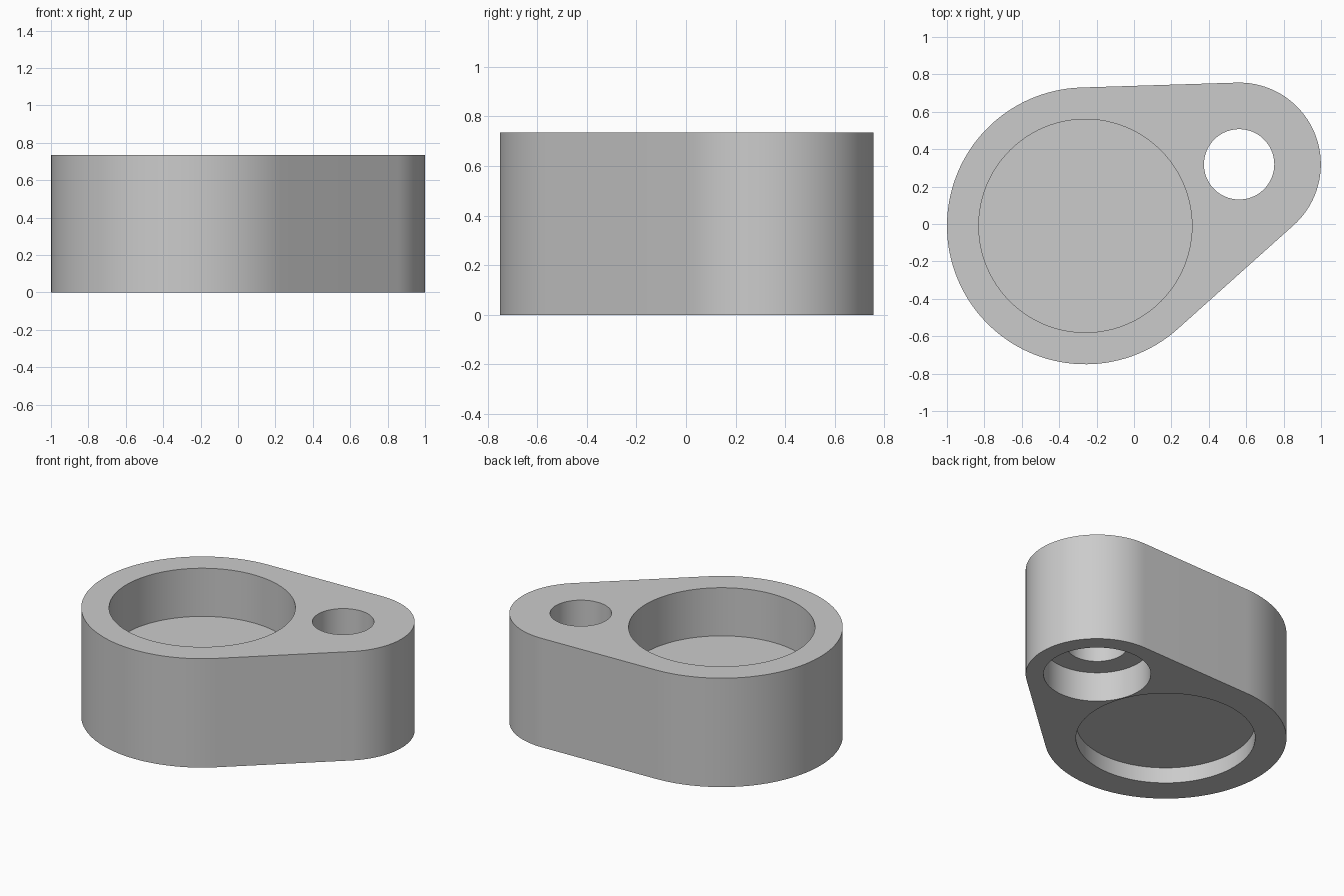
import bpy, bmesh
from math import atan2, acos, cos, sin, pi, hypot, radians

cube = bpy.data.objects.get("Cube")
if cube:
    bpy.data.objects.remove(cube, do_unlink=True)

HEIGHT = 0.735
BIG, BIG_R = (-0.26, -0.01), 0.74
SMALL, SMALL_R = (0.562, 0.319), 0.437

# Single plain grey
grey = bpy.data.materials.new("plain grey")
grey.use_nodes = True
colour = (0.6, 0.6, 0.6, 1)
grey.diffuse_color = colour
grey.node_tree.nodes["Principled BSDF"].inputs["Base Color"].default_value = colour


def arc(centre, radius, start, end, steps):
    return [(centre[0] + radius * cos(start + (end - start) * i / steps),
             centre[1] + radius * sin(start + (end - start) * i / steps))
            for i in range(steps + 1)]


def prism(name, outline, z0, z1):
    bm = bmesh.new()
    base = bm.faces.new([bm.verts.new((x, y, z0)) for x, y in outline])
    top = bmesh.ops.extrude_face_region(bm, geom=[base])["geom"]
    verts = [v for v in top if isinstance(v, bmesh.types.BMVert)]
    bmesh.ops.translate(bm, verts=verts, vec=(0, 0, z1 - z0))
    bmesh.ops.recalc_face_normals(bm, faces=bm.faces)
    mesh = bpy.data.meshes.new(name)
    bm.to_mesh(mesh)
    bm.free()
    mesh.materials.append(grey)
    obj = bpy.data.objects.new(name, mesh)
    bpy.context.collection.objects.link(obj)
    return obj


# Body: two round ends joined by their outer tangents
dx, dy = SMALL[0] - BIG[0], SMALL[1] - BIG[1]
axis = atan2(dy, dx)
spread = acos((BIG_R - SMALL_R) / hypot(dx, dy))
outline = (arc(SMALL, SMALL_R, axis - spread, axis + spread, 48)
           + arc(BIG, BIG_R, axis + spread, axis + 2 * pi - spread, 80))
body = prism("clamp_body", outline, 0, HEIGHT)

# Recesses and bore: name, centre, radius, bottom, top
cuts = [
    ("upper_pocket", BIG, 0.57, 0.41, HEIGHT + 0.1),
    ("lower_pocket", BIG, 0.548, -0.1, 0.106),
    ("bolt_hole", SMALL, 0.188, -0.1, HEIGHT + 0.1),
    ("bolt_counterbore", SMALL, 0.328, -0.1, 0.2),
]
bpy.context.view_layer.objects.active = body
body.select_set(True)
for name, centre, radius, z0, z1 in cuts:
    cutter = prism(name, arc(centre, radius, 0, 2 * pi, 96)[:-1], z0, z1)
    cutter.hide_render = True
    mod = body.modifiers.new(name, "BOOLEAN")
    mod.operation = "DIFFERENCE"
    mod.solver = "EXACT"
    mod.object = cutter
    bpy.ops.object.modifier_apply(modifier=mod.name)
    bpy.data.objects.remove(cutter, do_unlink=True)

bpy.ops.object.shade_smooth_by_angle(angle=radians(30))
